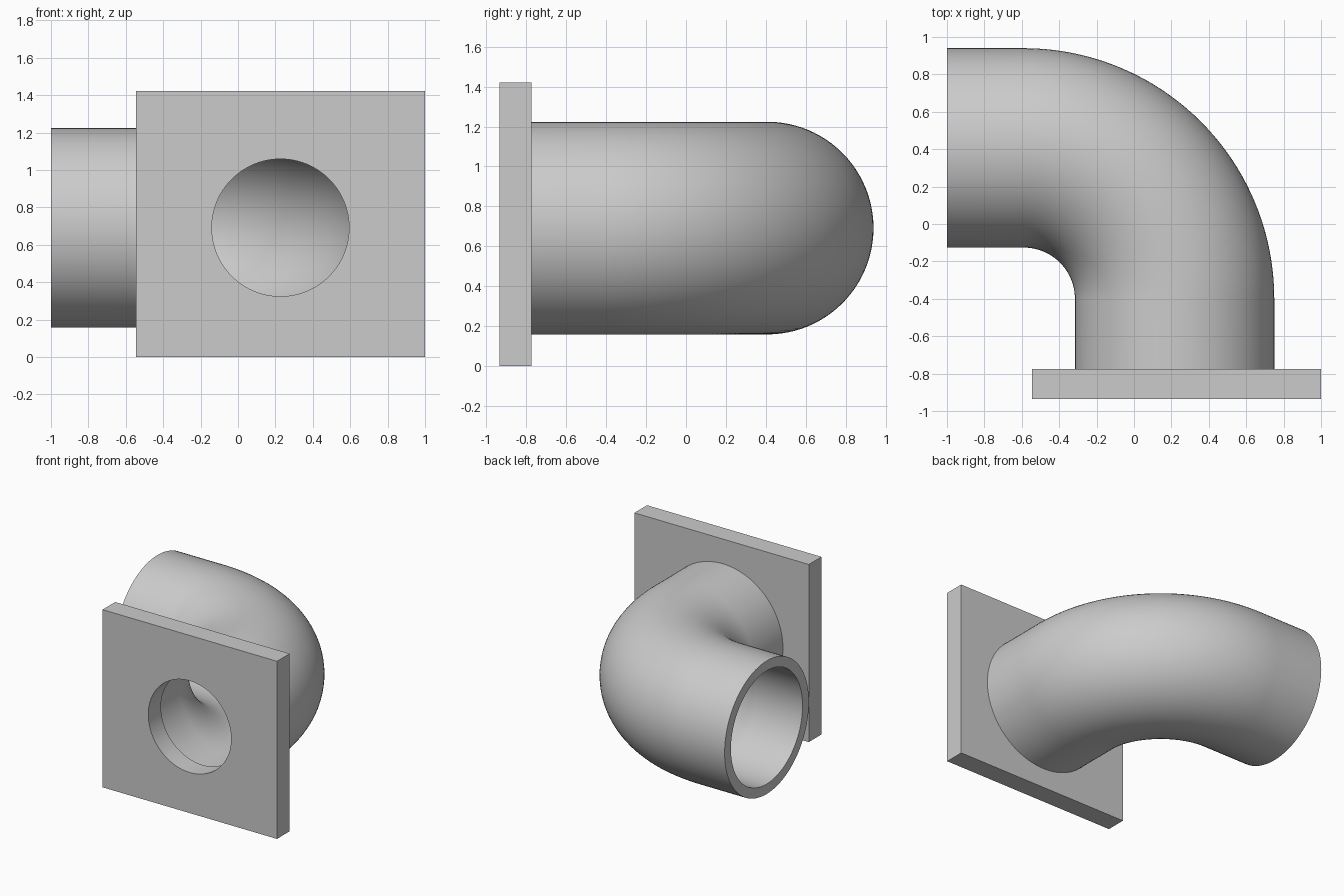
import bpy, bmesh
from math import sin, cos, pi, radians
from mathutils import Vector

if "Cube" in bpy.data.objects:
    bpy.data.objects.remove(bpy.data.objects["Cube"])

grey = bpy.data.materials.new("light_grey")
grey.use_nodes = True
COLOUR = (0.6, 0.6, 0.6, 1)
grey.diffuse_color = COLOUR
grey.node_tree.nodes["Principled BSDF"].inputs["Base Color"].default_value = COLOUR

SIDES, BEND_STEPS = 96, 40
OUTER, INNER = 0.533, 0.453
PIPE_Z = 0.691
BEND = Vector((-0.59, -0.4, PIPE_Z))   # centre of the elbow's sweep
BEND_R = 0.807
PLATE_BACK = -0.775


def smooth(obj):
    bpy.ops.object.select_all(action="DESELECT")
    obj.select_set(True)
    bpy.context.view_layer.objects.active = obj
    bpy.ops.object.shade_smooth_by_angle(angle=radians(30))


# Elbow path: straight from the plate, quarter bend, straight to the open end
stations = [(Vector((BEND.x + BEND_R, PLATE_BACK, PIPE_Z)), 0)]
for i in range(BEND_STEPS + 1):
    a = pi / 2 * i / BEND_STEPS
    stations.append((BEND + BEND_R * Vector((cos(a), sin(a), 0)), a))
stations.append((Vector((-1, BEND.y + BEND_R, PIPE_Z)), pi / 2))

# Hollow elbow pipe: outer skin, inner skin, and a rim at each end
bm = bmesh.new()


def ring(centre, angle, radius):
    side = Vector((cos(angle), sin(angle), 0))
    up = Vector((0, 0, 1))
    turns = [2 * pi * k / SIDES for k in range(SIDES)]
    return [bm.verts.new(centre + radius * (side * cos(t) + up * sin(t))) for t in turns]


def bridge(a, b):
    for k in range(SIDES):
        n = (k + 1) % SIDES
        bm.faces.new((a[k], a[n], b[n], b[k]))


outer = [ring(c, a, OUTER) for c, a in stations]
inner = [ring(c, a, INNER) for c, a in stations]
for skin in (outer, inner):
    for a, b in zip(skin, skin[1:]):
        bridge(a, b)
for end in (0, -1):
    bridge(outer[end], inner[end])
bmesh.ops.recalc_face_normals(bm, faces=bm.faces)
mesh = bpy.data.meshes.new("elbow_pipe")
bm.to_mesh(mesh)
bm.free()
pipe = bpy.data.objects.new("elbow_pipe", mesh)
bpy.context.collection.objects.link(pipe)
mesh.materials.append(grey)
smooth(pipe)

# Square mounting plate
bpy.ops.mesh.primitive_cube_add(size=1, location=(0.2275, -0.855, 0.711))
plate = bpy.context.object
plate.name = "mounting_plate"
plate.scale = (1.545, 0.16, 1.422)
bpy.ops.object.transform_apply(location=False, rotation=False, scale=True)
plate.data.materials.append(grey)

# Round hole through the plate
bpy.ops.mesh.primitive_cylinder_add(vertices=SIDES, radius=0.367, depth=0.5,
                                    location=(0.227, -0.855, 0.692),
                                    rotation=(pi / 2, 0, 0))
cutter = bpy.context.object
cutter.name = "hole_cutter"
cutter.hide_render = True
cutter.data.materials.append(grey)
cut = plate.modifiers.new("hole", "BOOLEAN")
cut.operation = "DIFFERENCE"
cut.solver = "EXACT"
cut.object = cutter
bpy.context.view_layer.objects.active = plate
bpy.ops.object.modifier_apply(modifier=cut.name)
bpy.data.objects.remove(cutter)
smooth(plate)
